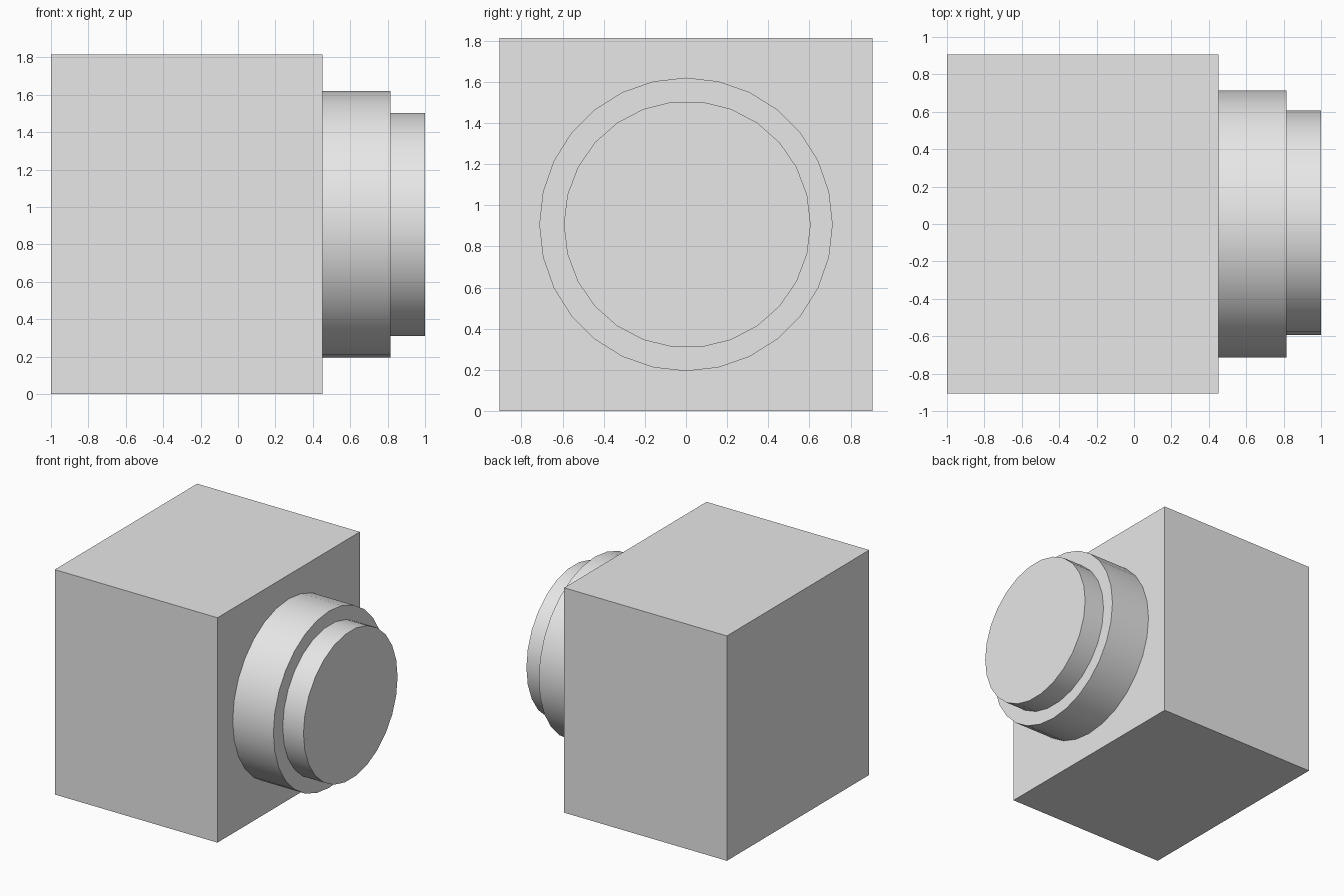
import bpy
import math

if "Cube" in bpy.data.objects:
    bpy.data.objects.remove(bpy.data.objects["Cube"], do_unlink=True)

# Single light grey finish
grey = bpy.data.materials.new("light_grey")
grey.use_nodes = True
colour = (0.8, 0.8, 0.8, 1)
grey.diffuse_color = colour
grey.node_tree.nodes["Principled BSDF"].inputs["Base Color"].default_value = colour

HEIGHT = 1.814
BODY_END = 0.452


def finish(name):
    obj = bpy.context.object
    obj.name = name
    obj.data.materials.append(grey)
    return obj


def disc(name, sides, radius, x0, x1, y=0):
    """Smooth-sided cylinder along x, with a corner pointing along +y."""
    bpy.ops.mesh.primitive_cylinder_add(
        vertices=sides, radius=radius, depth=x1 - x0,
        location=((x0 + x1) / 2, y, HEIGHT / 2), rotation=(0, math.pi / 2, 0))
    bpy.ops.object.transform_apply(location=False, rotation=True, scale=False)
    # Cylinder corners start on +y, which the turn about y keeps in place
    bpy.ops.object.shade_smooth_by_angle(angle=math.radians(30))
    return finish(name)


# Box body
bpy.ops.mesh.primitive_cube_add(size=1, location=((BODY_END - 1) / 2, 0, HEIGHT / 2))
bpy.context.object.scale = (BODY_END + 1, HEIGHT, HEIGHT)
bpy.ops.object.transform_apply(location=False, rotation=False, scale=True)
finish("body")

# Stepped round boss on the side
disc("large_ring", 28, 0.713, BODY_END, 0.815)
disc("small_cap", 26, 0.6, 0.815, 1.0, 0.006)
